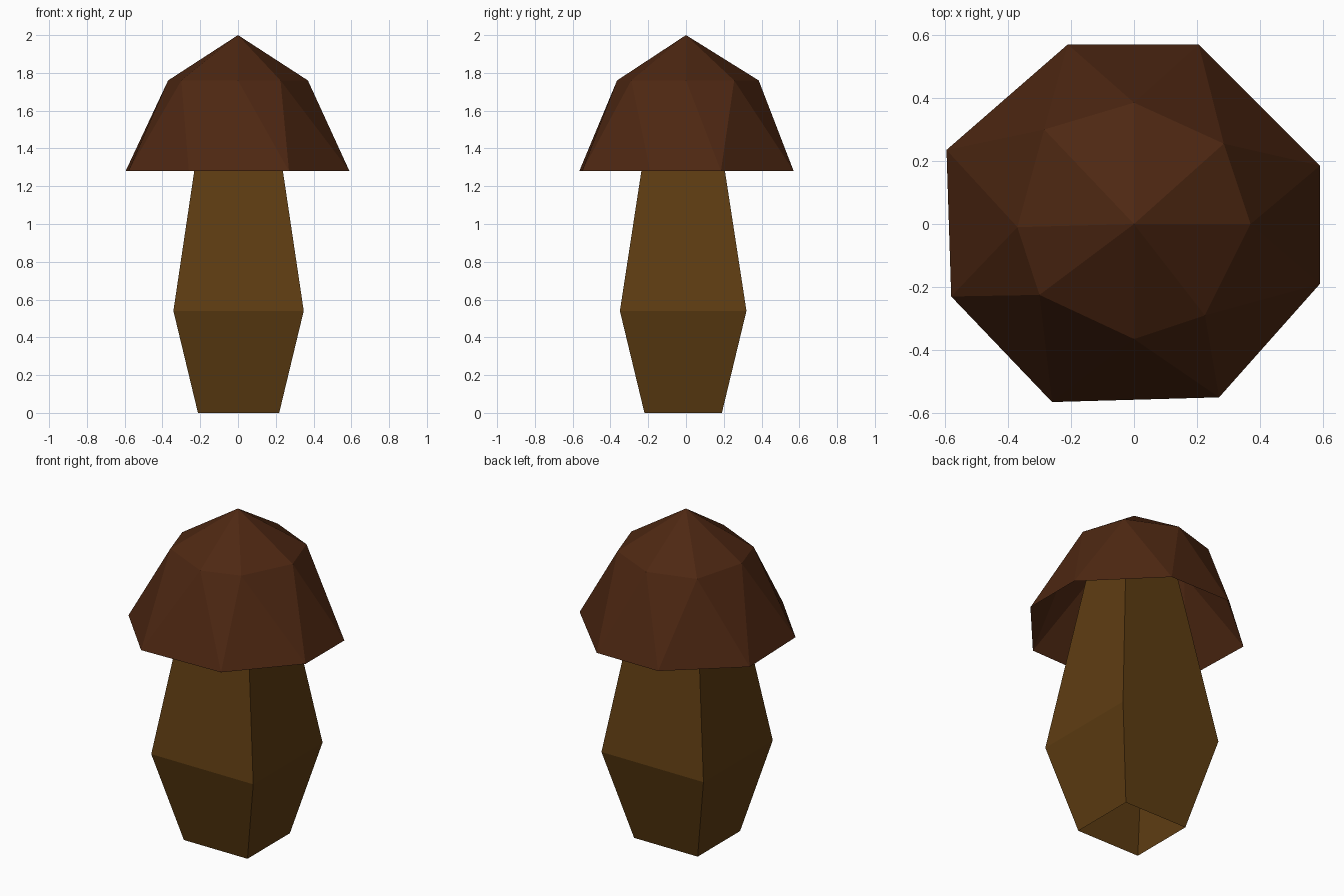
import bpy
import bmesh

cube = bpy.data.objects.get("Cube")
if cube:
    bpy.data.objects.remove(cube, do_unlink=True)


def make_material(name, color):
    mat = bpy.data.materials.new(name)
    mat.use_nodes = True
    mat.diffuse_color = color
    mat.node_tree.nodes["Principled BSDF"].inputs["Base Color"].default_value = color
    return mat


def ring(bm, points, z):
    return [bm.verts.new((x, y, z)) for x, y in points]


def finish(bm, name, mat):
    mesh = bpy.data.meshes.new(name)
    bm.to_mesh(mesh)
    bm.free()
    mesh.materials.append(mat)
    obj = bpy.data.objects.new(name, mesh)
    bpy.context.collection.objects.link(obj)
    return obj


cap_brown = make_material("cap brown", (0.076, 0.0205, 0.006, 1))
stem_tan = make_material("stem tan", (0.112, 0.046, 0.006, 1))

# Stem: open four-sided tube, bulging low and tapering up into the cap
bm = bmesh.new()
sections = [(0, 0.215, 0.205), (0.54, 0.345, 0.335), (1.6, 0.187, 0.172)]
corners = [(-1, -1), (1, -1), (1, 1), (-1, 1)]
rings = [ring(bm, [(0.003 + sx * hx, -0.015 + sy * hy) for sx, sy in corners], z)
         for z, hx, hy in sections]
for low, high in zip(rings, rings[1:]):
    for i in range(len(corners)):
        j = (i + 1) % len(corners)
        bm.faces.new((low[i], low[j], high[j], high[i]))
finish(bm, "stem", stem_tan)

# Cap: hollow shell, uneven octagonal rim zigzagged to a shoulder ring and a peak
bm = bmesh.new()
rim = ring(bm, [(0.59, -0.19), (0.59, 0.185), (0.205, 0.57), (-0.21, 0.57),
                (-0.595, 0.235), (-0.58, -0.23), (-0.26, -0.565), (0.27, -0.55)], 1.28)
shoulder = ring(bm, [(0.37, 0), (0.285, 0.255), (0, 0.385), (-0.285, 0.3),
                     (-0.37, -0.01), (-0.3, -0.225), (0, -0.365), (0.225, -0.29)], 1.76)
peak = bm.verts.new((0, 0, 2))
for i in range(len(rim)):
    j = (i + 1) % len(rim)
    bm.faces.new((rim[i], rim[j], shoulder[i]))
    bm.faces.new((rim[j], shoulder[j], shoulder[i]))
    bm.faces.new((shoulder[i], shoulder[j], peak))
finish(bm, "cap", cap_brown)
